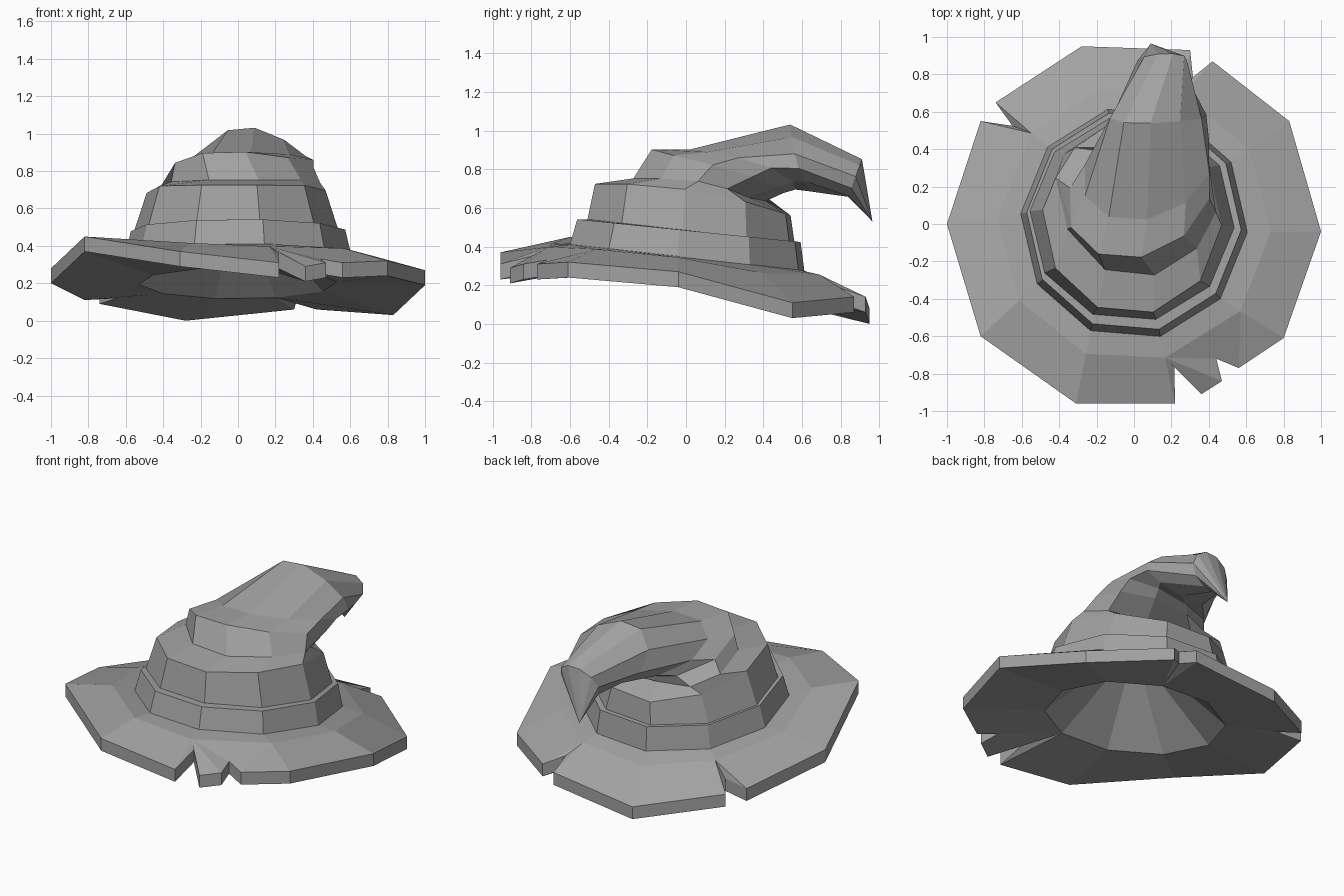
import bpy, bmesh, math
from mathutils import Vector

cube = bpy.data.objects.get("Cube")
if cube:
    bpy.data.objects.remove(cube, do_unlink=True)

SIDES = 10
TURN = 0.08

felt = bpy.data.materials.new("grey_felt")
felt.use_nodes = True
GREY = (0.36, 0.36, 0.36, 1)
felt.diffuse_color = GREY
felt.node_tree.nodes["Principled BSDF"].inputs["Base Color"].default_value = GREY


def ring(front, back, half_width, centre_x=0.0, lean=0.0, side=(0, 0), skew=(0, 0)):
    """Tilted ten-sided loop between a front and a back (y, z) point.
    lean skews it in x; side moves both flanks in (y, z); skew moves the
    rear right flank by (y, z) and the rear left flank the other way."""
    f, b = Vector(front), Vector(back)
    mid, half = (f + b) / 2, (f - b) / 2 / math.cos(math.pi / SIDES)
    pts = []
    for k in range(SIDES):
        a = math.tau * (k + 0.5) / SIDES - TURN
        s, c = math.sin(a), math.cos(a)
        yz = mid + half * c + Vector(side) * s * s - Vector(skew) * s * (1 - c) / 2
        pts.append(Vector((centre_x + half_width * s + lean * c, yz.x, yz.y)))
    return pts


def bridge(bm, low, high):
    for k in range(SIDES):
        n = (k + 1) % SIDES
        bm.faces.new((low[k], low[n], high[n], high[k]))


def add_loft(bm, rings):
    loops = [[bm.verts.new(p) for p in r] for r in rings]
    for low, high in zip(loops, loops[1:]):
        bridge(bm, low, high)
    return loops


def add_fan(bm, loop, point):
    peak = bm.verts.new(point)
    for k in range(SIDES):
        bm.faces.new((loop[k], loop[(k + 1) % SIDES], peak))


def finish(bm, name):
    bmesh.ops.recalc_face_normals(bm, faces=bm.faces)
    mesh = bpy.data.meshes.new(name)
    bm.to_mesh(mesh)
    bm.free()
    mesh.materials.append(felt)
    obj = bpy.data.objects.new(name, mesh)
    bpy.context.collection.objects.link(obj)


# Brim outline with tears: x, y, top z, and the inner loop corner it joins
outline = [
    (-0.31, -0.96, 0.37, 9), (0.22, -0.96, 0.31, 0), (0.215, -0.76, 0.36, 0),
    (0.36, -0.91, 0.29, 0), (0.47, -0.84, 0.31, 0), (0.44, -0.72, 0.33, 0),
    (0.56, -0.77, 0.31, 1), (0.80, -0.61, 0.32, 1), (1.00, -0.04, 0.27, 2),
    (0.83, 0.55, 0.11, 3), (0.42, 0.87, 0.14, 4), (0.315, 0.785, 0.19, 4),
    (0.30, 0.93, 0.14, 4), (-0.28, 0.95, 0.08, 5), (-0.74, 0.65, 0.17, 6),
    (-0.65, 0.525, 0.20, 6), (-0.82, 0.55, 0.19, 6), (-1.00, 0.00, 0.28, 7),
    (-0.82, -0.60, 0.45, 8)]
RIM_CORNERS = (1, 7, 8, 9, 12, 13, 14, 17, 18, 0)
THICK = 0.08
bm = bmesh.new()
inner = ring((-0.58, 0.41), (0.59, 0.28), 0.60)
# A middle loop gives the top of the brim a gentle crown
middle = [p.lerp(Vector(outline[c][:3]), 0.33) + Vector((0, 0, 0.02))
          for p, c in zip(inner, RIM_CORNERS)]
top_mid = add_loft(bm, [inner, middle])[1]
low_in = [bm.verts.new(p) for p in ring((-0.50, 0.28), (0.52, 0.12), 0.53)]
top_out = [bm.verts.new((x, y, z)) for x, y, z, _ in outline]
low_out = [bm.verts.new((x, y, z - THICK)) for x, y, z, _ in outline]
for i in range(len(outline)):
    j = (i + 1) % len(outline)
    a, b = outline[i][3], outline[j][3]
    for loop, rim in ((top_mid, top_out), (low_in, low_out)):
        corners = [rim[i], rim[j], loop[b]]
        if a != b:
            corners.append(loop[a])
        bm.faces.new(corners)
    bm.faces.new((top_out[i], low_out[i], low_out[j], top_out[j]))
# Hollow lining under the brim
add_fan(bm, low_in, (0, 0, 0.68))
finish(bm, "brim")

# Hat band with a narrow ledge on top
bm = bmesh.new()
add_loft(bm, [
    ring((-0.59, 0.40), (0.60, 0.27), 0.61),
    ring((-0.55, 0.54), (0.58, 0.425), 0.575),
    ring((-0.49, 0.54), (0.54, 0.425), 0.53)])
finish(bm, "hat_band")

# Slumped crown that folds backwards into a drooping tip
bm = bmesh.new()
loops = add_loft(bm, [
    ring((-0.50, 0.53), (0.55, 0.42), 0.55, -0.01),
    ring((-0.46, 0.72), (0.53, 0.56), 0.48, -0.01, side=(0, 0.05)),
    ring((-0.27, 0.75), (0.37, 0.64), 0.43, 0.01, side=(0.10, 0.03), skew=(0.13, -0.02)),
    ring((-0.17, 0.90), (0.50, 0.69), 0.38, 0.03, -0.08, skew=(0, -0.04)),
    ring((0.03, 0.90), (0.56, 0.71), 0.34, 0.07, -0.08, side=(0, 0.02), skew=(0, -0.06)),
    ring((0.54, 1.03), (0.63, 0.71), 0.24, 0.13, -0.10, side=(0, -0.04), skew=(0.04, -0.08)),
    ring((0.91, 0.85), (0.84, 0.66), 0.13, 0.15, 0.03)])
add_fan(bm, loops[-1], (0.09, 0.965, 0.53))
finish(bm, "crown")
